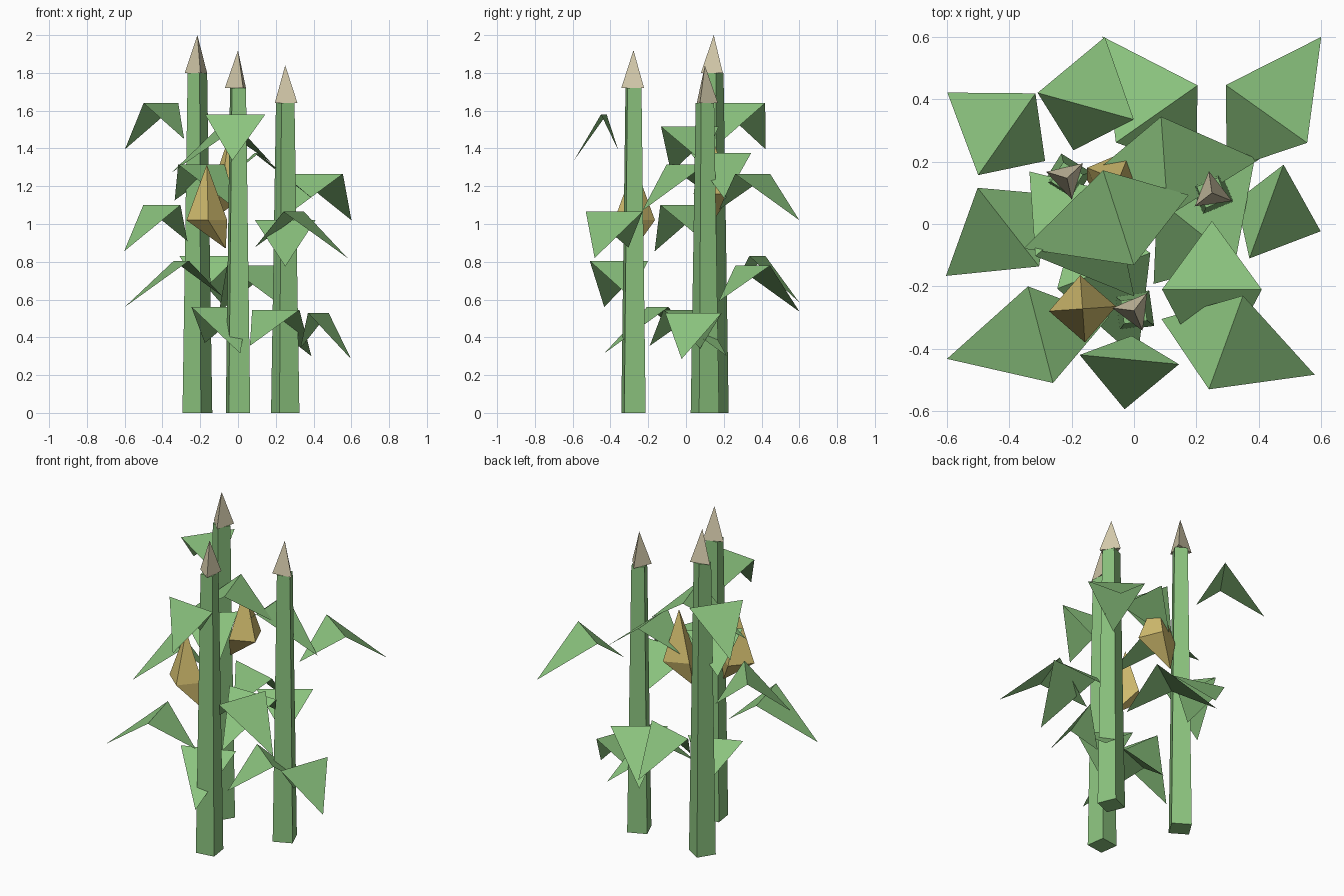
import bpy, math
from mathutils import Vector

if "Cube" in bpy.data.objects:
    bpy.data.objects.remove(bpy.data.objects["Cube"])


def material(name, r, g, b):
    m = bpy.data.materials.new(name)
    lin = [((c / 255 + 0.055) / 1.055) ** 2.4 for c in (r, g, b)]
    m.diffuse_color = (*lin, 1)
    m.use_nodes = True
    m.node_tree.nodes["Principled BSDF"].inputs["Base Color"].default_value = m.diffuse_color
    return m


GREEN = material("leaf green", 139, 195, 126)
CREAM = material("tip cream", 212, 202, 171)
GOLD = material("cob gold", 209, 188, 110)


def mesh_object(name, verts, faces, mat):
    me = bpy.data.meshes.new(name)
    me.from_pydata(verts, [], faces)
    me.materials.append(mat)
    ob = bpy.data.objects.new(name, me)
    bpy.context.collection.objects.link(ob)
    return ob


def ring(x, y, z, r, n, deg):
    return [(x + r * math.cos(math.radians(deg) + math.tau * i / n),
             y + r * math.sin(math.radians(deg) + math.tau * i / n), z)
            for i in range(n)]


def stalk(x, y, height, turn, tip_turn):
    # Tapered square stem
    verts = ring(x, y, 0, 0.081, 4, turn) + ring(x, y, height, 0.053, 4, turn)
    faces = [(i, (i + 1) % 4, (i + 1) % 4 + 4, i + 4) for i in range(4)]
    mesh_object("stalk", verts, faces + [(3, 2, 1, 0), (4, 5, 6, 7)], GREEN)
    # Three-sided pointed tip
    verts = ring(x, y, height, 0.07, 3, tip_turn) + [(x, y, height + 0.2)]
    mesh_object("stalk_tip", verts,
                [(0, 1, 3), (1, 2, 3), (2, 0, 3), (2, 1, 0)], CREAM)


def leaf(x, y, z, deg, out=0.303):
    # Two triangles drooping from a level crease: long outer, short inner
    a = math.radians(deg)
    d, side = Vector((math.cos(a), math.sin(a), 0)), Vector((-math.sin(a), math.cos(a), 0))
    c = Vector((x, y, z))
    verts = [c + side * 0.16, c - side * 0.16,
             c + d * out - Vector((0, 0, 0.245)),
             c - d * (out - 0.083) - Vector((0, 0, 0.19))]
    mesh_object("leaf", verts, [(0, 1, 2), (1, 0, 3)], GREEN)


def cob(x, y, z, turn, foot):
    # Four-sided double pyramid, lower point pulled towards the stalk
    verts = ring(x, y, z, 0.108, 4, turn)
    verts += [(x, y, z + 0.295), (x + foot, y, z - 0.15)]
    faces = [(i, (i + 1) % 4, 4) for i in range(4)]
    faces += [((i + 1) % 4, i, 5) for i in range(4)]
    mesh_object("cob", verts, faces, GOLD)


# Stalks with tips
stalk(-0.215, 0.147, 1.80, 13, 43)
stalk(0.0, -0.278, 1.72, 53, 53)
stalk(0.25, 0.10, 1.64, 68, 98)

# Leaves: crease centre, facing angle, reach
leaf(-0.408, 0.288, 1.64, 145, 0.233)
leaf(-0.05, 0.02, 1.515, 198, 0.32)
leaf(-0.194, 0.0, 1.315, -50)
leaf(-0.403, -0.01, 1.10, 218, 0.254)
leaf(-0.155, 0.378, 0.83, 74.5, 0.23)
leaf(-0.015, -0.435, 1.58, 264.6, 0.16)
leaf(0.295, -0.38, 1.065, -20)
leaf(0.25, -0.21, 1.02, -90)
leaf(-0.30, -0.355, 0.805, 194.5, 0.31)
leaf(-0.097, -0.15, 0.56, -69)
leaf(0.098, 0.185, 1.375, 4)
leaf(0.425, 0.353, 1.265, 54.6)
leaf(0.073, 0.353, 0.78, 125)
leaf(0.20, -0.02, 0.545, 51.5)
leaf(0.425, 0.04, 0.53, -20, 0.185)

# Cobs
cob(-0.165, -0.272, 1.02, 4, 0.1)
cob(-0.05, 0.14, 1.16, 68, -0.1)
